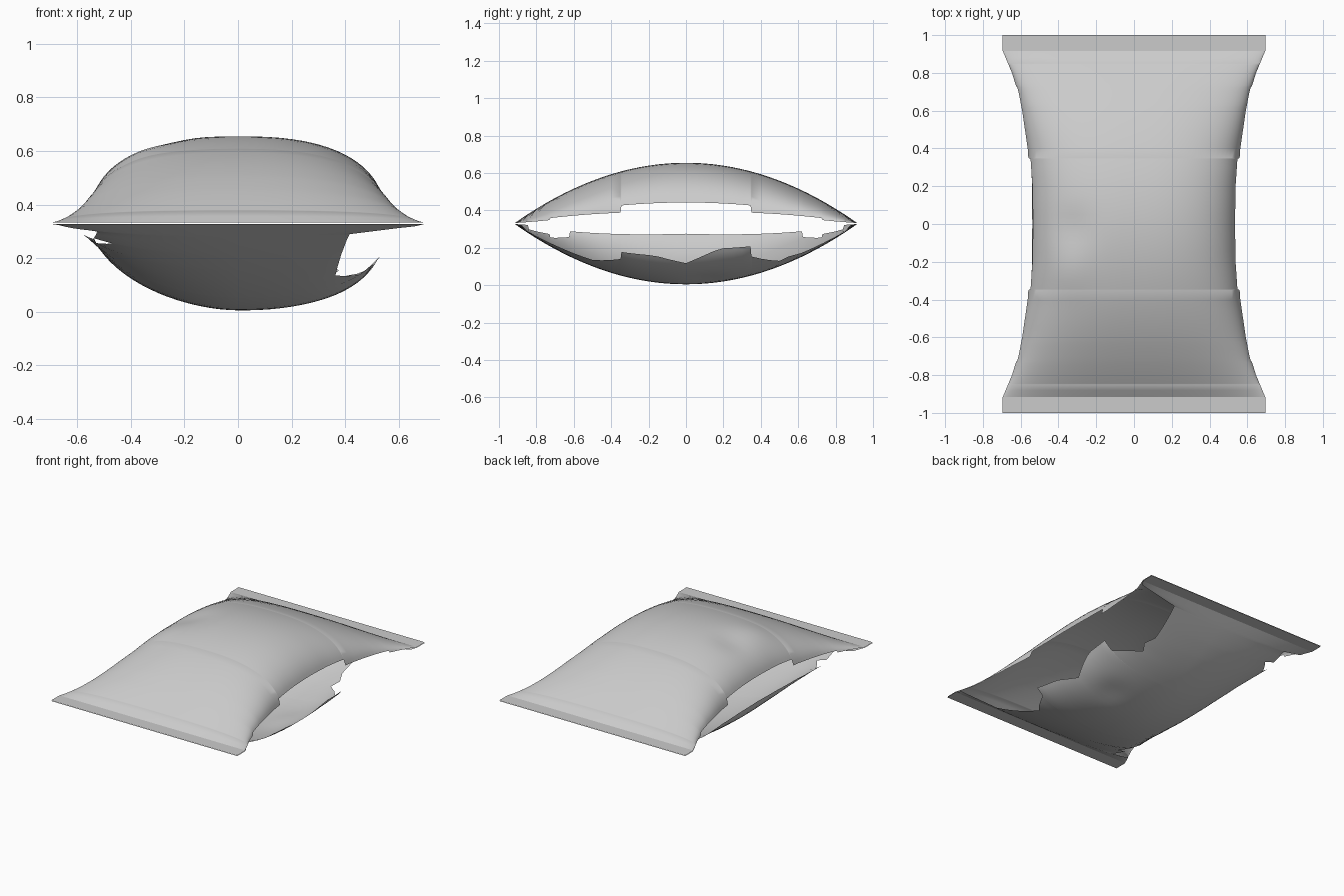
import bpy, math

cube = bpy.data.objects.get("Cube")
if cube:
    bpy.data.objects.remove(cube)

# One plain foil colour
foil = bpy.data.materials.new("grey_foil")
foil.use_nodes = True
GREY = (0.6, 0.6, 0.6, 1)
foil.diffuse_color = GREY
foil.node_tree.nodes["Principled BSDF"].inputs["Base Color"].default_value = GREY

MID, GAP, END = 0.33, 0.003, 0.915   # seam height, half gap, where the pillow meets the seam


def lerp(points, v):
    """Piecewise linear lookup in (position, value) pairs."""
    for (a, p), (b, q) in zip(points, points[1:]):
        if v <= b:
            return p + (q - p) * max(0, v - a) / (b - a)
    return points[-1][1]


def mirrored(points):
    return [(-a, b) for a, b in reversed(points)] + points


# Half width of the bag along its length
WIDTH = [(0, .55), (.2, .553), (.4, .567), (.6, .597), (.7, .617), (.8, .647), (.86, .672), (END, .695)]

# Height fraction at which each sheet's open side edge stops
TOP_EDGE = mirrored([(.001, .34), (.345, .34), (.35, .2), (.725, .22), (.73, .13), (END, .08)])
LOW_INTACT = mirrored([(.001, .16), (.62, .22), (.625, .4), (.725, .6), (.73, .45), (.84, .55), (.845, .1), (END, .05)])
LOW_TORN = [(-END, .1), (-.88, .15), (-.85, .85), (-.62, .85), (-.5, .85), (-.35, .68), (-.345, .54),
            (-.17, .54), (0, .65), (.18, .42), (.345, .43), (.35, .63), (.5, .87), (.55, .84),
            (.62, .88), (.85, .88), (.88, .2), (END, .1)]

# Rows along the length, doubled where the edges step
STEPS = (.345, .35, .62, .625, .725, .73, .84, .845, .85, .88, END)
ROWS = sorted({s * y for y in STEPS + tuple(i * .05 for i in range(18)) for s in (-1, 1)})


def dent(x, y, cx, cy, r):
    return math.exp(-((x - cx) ** 2 + (y - cy) ** 2) / (r * r))


def make(name, verts, faces):
    mesh = bpy.data.meshes.new(name)
    mesh.from_pydata(verts, [], faces)
    mesh.materials.append(foil)
    obj = bpy.data.objects.new(name, mesh)
    bpy.context.collection.objects.link(obj)
    return obj


def sheet(name, up, edges, powers):
    """Bulged sheet: superelliptic sections, edges/powers given for the -x and +x sides."""
    n = 18
    verts, faces = [], []
    for y in ROWS:
        w = lerp(WIDTH, abs(y))
        h = .322 * (1 - (y / END) ** 2)
        for i in range(-n, n + 1):
            side = int(i > 0)
            k = powers[side]
            end = math.acos(lerp(edges[side], y) ** (k / 2))
            a = end * abs(i) / n
            x = w * math.sin(a) ** (2 / k) * (1 if side else -1)
            z = h * math.cos(a) ** (2 / k)
            if up > 0:      # soft crumple on the upper sheet
                z += .012 * dent(x, y, -.36, -.25, .12) - .015 * dent(x, y, -.32, -.02, .1)
            else:           # soft crumple on the lower sheet
                z -= .012 * dent(x, y, .27, .1, .1)
            verts.append((x, y, MID + up * (GAP + z)))
    cols = 2 * n + 1
    for r in range(len(ROWS) - 1):
        for c in range(cols - 1):
            a = r * cols + c
            f = (a, a + 1, a + cols + 1, a + cols)
            faces.append(f if up > 0 else f[::-1])
    obj = make(name, verts, faces)
    bpy.ops.object.select_all(action='DESELECT')
    obj.select_set(True)
    bpy.context.view_layer.objects.active = obj
    bpy.ops.object.shade_smooth_by_angle(angle=math.radians(50))


sheet("upper_sheet", 1, (TOP_EDGE, TOP_EDGE), (2.5, 2.5))
sheet("lower_sheet", -1, (LOW_INTACT, LOW_TORN), (1.8, 2.4))

# Flat seam flaps, two layers at each end
for end, s in (("front", -1), ("back", 1)):
    for layer, up in (("upper", 1), ("lower", -1)):
        z = MID + up * GAP
        ring = [(-.695, s * END, z), (.695, s * END, z), (.695, s, z), (-.695, s, z)]
        make(f"{end}_{layer}_seam", ring, [(0, 1, 2, 3) if s * up > 0 else (3, 2, 1, 0)])
